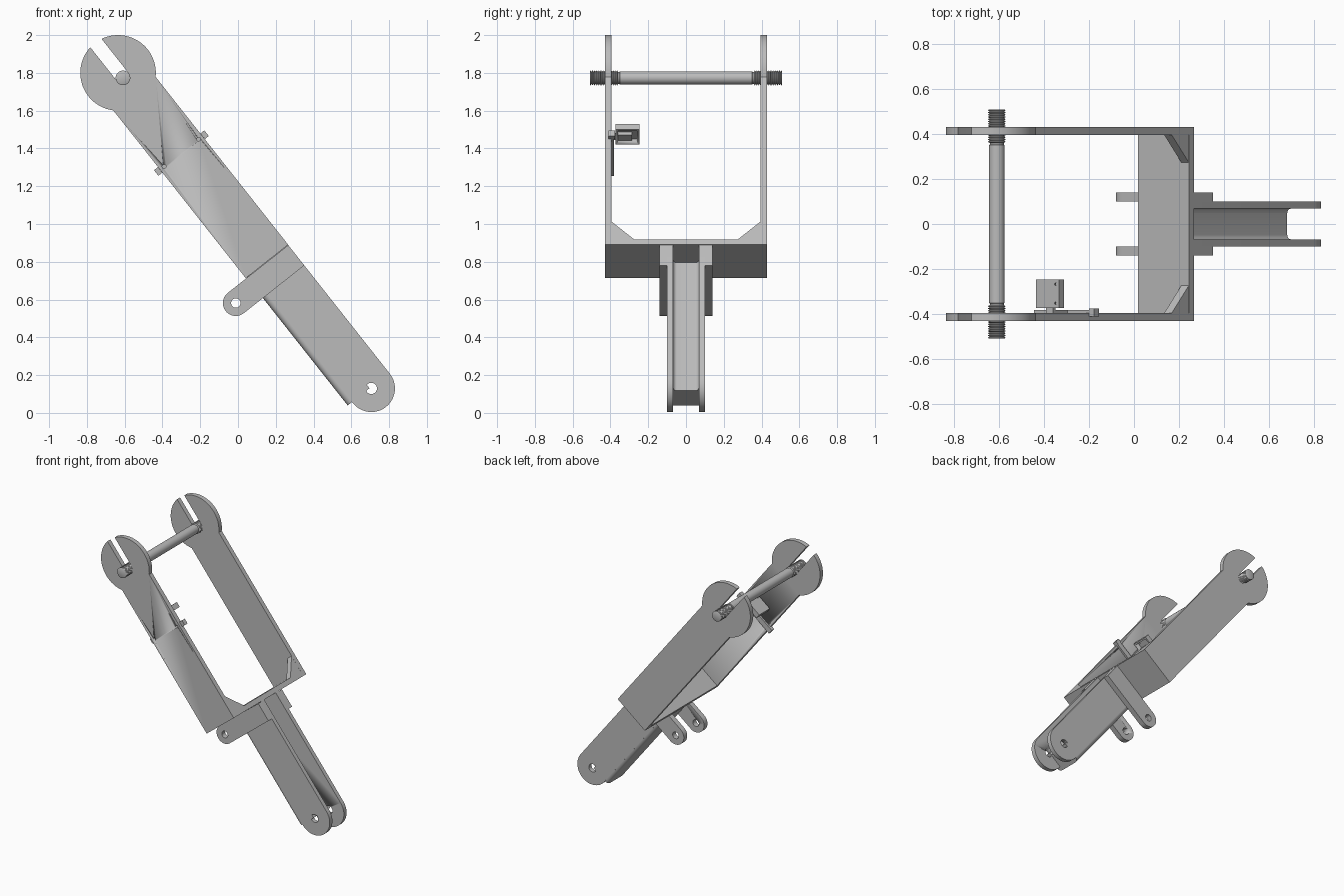
import bpy, bmesh, math
from mathutils import Matrix, Vector

old = bpy.data.objects.get("Cube")
if old:
    bpy.data.objects.remove(old, do_unlink=True)

grey = bpy.data.materials.new("plain grey")
grey.use_nodes = True
COLOUR = (0.5, 0.5, 0.5, 1)
grey.diffuse_color = COLOUR
grey.node_tree.nodes["Principled BSDF"].inputs["Base Color"].default_value = COLOUR

# Tilted frame: x runs down the arm, y across the fork, z out of the arm's upper edge
TILT = Matrix.Translation((-0.635, 0, 1.8)) @ Matrix.Rotation(math.radians(51.7), 4, 'Y')


def arc(cx, cy, r, a0, a1, n=16):
    steps = [math.radians(a0 + (a1 - a0) * i / n) for i in range(n + 1)]
    return [(cx + r * math.cos(a), cy + r * math.sin(a)) for a in steps]


def finish(name, bm):
    bmesh.ops.recalc_face_normals(bm, faces=bm.faces)
    mesh = bpy.data.meshes.new(name)
    bm.to_mesh(mesh)
    bm.free()
    mesh.materials.append(grey)
    obj = bpy.data.objects.new(name, mesh)
    bpy.context.collection.objects.link(obj)
    obj.matrix_world = TILT
    bpy.ops.object.select_all(action='DESELECT')
    obj.select_set(True)
    bpy.context.view_layer.objects.active = obj
    bpy.ops.object.shade_smooth_by_angle(angle=math.radians(30))
    return obj


def prism(name, points, start, end, axis='y'):
    """Extrude an outline along one axis of the tilted frame."""
    place = {'x': lambda p: (start, p[0], p[1]),
             'y': lambda p: (p[0], start, p[1]),
             'z': lambda p: (p[0], p[1], start)}[axis]
    bm = bmesh.new()
    face = bm.faces.new([bm.verts.new(place(p)) for p in points])
    moved = bmesh.ops.extrude_face_region(bm, geom=[face])["geom"]
    shift = Vector([end - start if a == axis else 0 for a in 'xyz'])
    bmesh.ops.translate(bm, vec=shift, verts=[v for v in moved if isinstance(v, bmesh.types.BMVert)])
    return finish(name, bm)


def box(name, x, y, z):
    return prism(name, [(x[0], z[0]), (x[1], z[0]), (x[1], z[1]), (x[0], z[1])], y[0], y[1])


def drill(obj, cutter):
    cutter.hide_render = True
    mod = obj.modifiers.new("hole", 'BOOLEAN')
    mod.operation, mod.solver, mod.object = 'DIFFERENCE', 'EXACT', cutter
    bpy.context.view_layer.objects.active = obj
    bpy.ops.object.modifier_apply(modifier=mod.name)
    bpy.data.objects.remove(cutter, do_unlink=True)


def hole(obj, u, v, r):
    drill(obj, prism("hole_cutter", arc(u, v, r, 0, 345, 23), -1, 1))


# Outlines of the side plates
HALF, SLOT, SLOT_MID = 0.143, 0.037, 0.006
fork_outline = ([(1.272, HALF)] + arc(0, 0, 0.2, 45.6, 167.6, 24)
                + arc(0.037, SLOT_MID, SLOT, 90, -90, 12)
                + arc(0, 0, 0.2, 189, 314.4, 24) + [(1.272, -HALF)])
end_outline = [(1.25, 0.142)] + arc(2.142, 0.017, 0.125, 90, -90, 24) + [(1.25, -0.108)]
lug_outline = [(1.411, 0.142), (1.274, 0.142)] + arc(1.3425, -0.266, 0.0685, 180, 360, 20)

for side, s in (("left", 1), ("right", -1)):
    arm = prism(side + "_fork_arm", fork_outline, s * 0.395, s * 0.43)
    if s < 0:
        for v in (-0.116, 0.117):
            hole(arm, 0.54, v, 0.01)
    # Corner gusset, only along the upper edge
    prism(side + "_gusset", [(1.11, s * 0.4), (1.24, s * 0.4), (1.24, s * 0.27)], 0.1, 0.1425, 'z')
    lower = prism(side + "_lower_plate", end_outline, s * 0.068, s * 0.1)
    hole(lower, 2.142, 0.017, 0.03)
    lug = prism(side + "_mounting_lug", lug_outline, s * 0.1, s * 0.14)
    hole(lug, 1.3425, -0.266, 0.025)

box("crossbar", (1.236, 1.272), (-0.4, 0.4), (-HALF, HALF))

# Thick web between the lower plates: rounded underside, filleted inner corners
half_web = arc(0.0695, -0.107, 0.03, -90, 0, 8) + [(0.0995, 0.01)] + arc(0.048, 0.01, 0.02, 0, -90, 6)
web = half_web + [(-y, z) for y, z in reversed(half_web)]
prism("lower_web", web, 1.25, 2.135, 'x')

# Axle with threaded ends, turned from one profile
half = [(0.035, 0.0), (0.035, 0.35), (0.031, 0.353), (0.031, 0.36)]
TURNS = 15
for i in range(TURNS):
    y = 0.36 + 0.15 * i / TURNS
    half += [(0.033, y + 0.001), (0.039, y + 0.004), (0.039, y + 0.006), (0.033, y + 0.009)]
half += [(0.0, half[-1][1])]
profile = [(r, -y) for r, y in reversed(half)] + half[1:]
bm = bmesh.new()
verts = [bm.verts.new((r, y, 0)) for r, y in profile]
edges = [bm.edges.new(pair) for pair in zip(verts, verts[1:])]
bmesh.ops.spin(bm, geom=verts + edges, cent=(0, 0, 0), axis=(0, 1, 0), angle=math.tau, steps=28)
bmesh.ops.remove_doubles(bm, verts=bm.verts, dist=0.0001)
bmesh.ops.translate(bm, vec=(0.037, 0, 0.004), verts=bm.verts)
finish("threaded_axle", bm)

# Sensor bracket clipped across the inside of the right arm
box("bracket_strap", (0.522, 0.56), (-0.396, -0.381), (-0.17, 0.17))
box("strap_upper_lip", (0.522, 0.56), (-0.41, -0.376), (0.1435, 0.17))
box("strap_lower_lip", (0.522, 0.56), (-0.41, -0.381), (-0.17, -0.1435))
box("bracket_stem", (0.42, 0.53), (-0.396, -0.381), (-0.02, 0.02))
box("bracket_foot", (0.42, 0.436), (-0.396, -0.365), (-0.02, 0.02))

# Shallow open cup facing down the arm, with two small screw holes
cup = box("sensor_cup", (0.399, 0.437), (-0.372, -0.247), (-0.06, 0.069))
drill(cup, box("cup_cutter", (0.409, 0.5), (-0.36, -0.259), (-0.048, 0.057)))
for y in (-0.352, -0.267):
    drill(cup, prism("screw_cutter", arc(y, 0.05, 0.006, 0, 330, 11), 0.38, 0.42, 'x'))
box("sensor_block", (0.409, 0.432), (-0.372, -0.285), (-0.03, 0.015))
